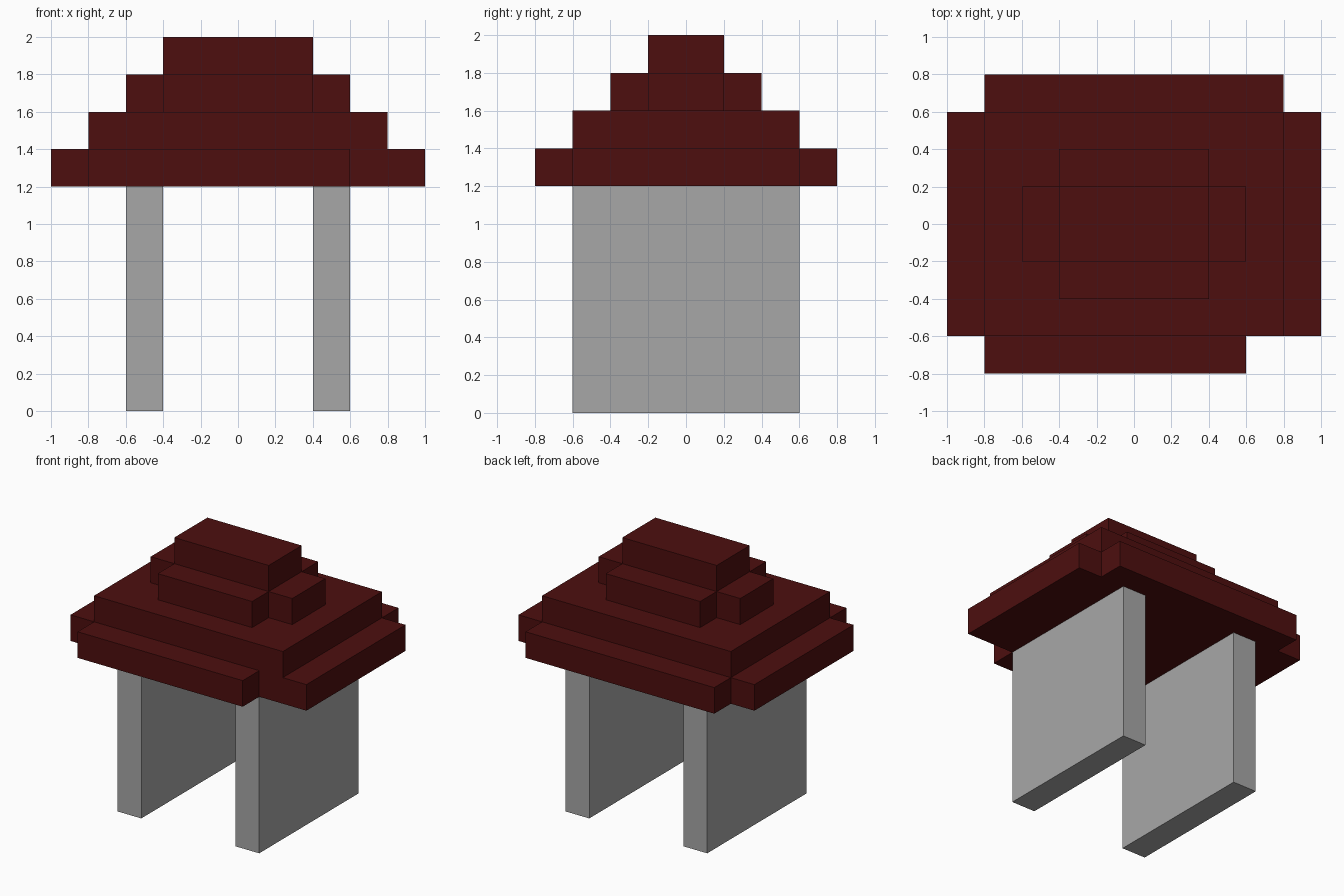
import bpy
import bmesh

cube = bpy.data.objects.get("Cube")
if cube:
    bpy.data.objects.remove(cube, do_unlink=True)


def make_material(name, rgb):
    mat = bpy.data.materials.new(name)
    mat.use_nodes = True
    mat.diffuse_color = (*rgb, 1)
    bsdf = mat.node_tree.nodes["Principled BSDF"]
    bsdf.inputs["Base Color"].default_value = (*rgb, 1)
    bsdf.inputs["Roughness"].default_value = 0.8
    return mat


RED = make_material("dark red", (0.075, 0.0045, 0.0045))
GREY = make_material("stone grey", (0.39, 0.39, 0.39))


def prism(name, outline, z0, z1, mat):
    """Flat-faced solid: a plan outline (counter-clockwise) raised from z0 to z1."""
    bm = bmesh.new()
    base = bm.faces.new([bm.verts.new((x, y, z0)) for x, y in outline])
    top = bmesh.ops.extrude_face_region(bm, geom=[base], use_keep_orig=True)
    verts = [v for v in top["geom"] if isinstance(v, bmesh.types.BMVert)]
    bmesh.ops.translate(bm, verts=verts, vec=(0, 0, z1 - z0))
    bmesh.ops.recalc_face_normals(bm, faces=bm.faces)
    mesh = bpy.data.meshes.new(name)
    bm.to_mesh(mesh)
    bm.free()
    mesh.materials.append(mat)
    obj = bpy.data.objects.new(name, mesh)
    bpy.context.collection.objects.link(obj)
    return obj


def rect(x0, x1, y0, y1):
    return [(x0, y0), (x1, y0), (x1, y1), (x0, y1)]


def cross(xo, xi, yo, yi, front_right_x=None):
    """Rectangle with notched corners; the front arm may end short on +x."""
    fx = xi if front_right_x is None else front_right_x
    return [(-xi, -yo), (fx, -yo), (fx, -yi), (xo, -yi), (xo, yi), (xi, yi),
            (xi, yo), (-xi, yo), (-xi, yi), (-xo, yi), (-xo, -yi), (-xi, -yi)]


# Two upright slabs carrying the roof
for side, x0 in (("left", 0.4), ("right", -0.6)):
    prism(side + "_wall", rect(x0, x0 + 0.2, -0.6, 0.6), 0, 1.2, GREY)

# Stepped roof, from the eaves up; the front eave is one step short on the left
prism("roof_eaves", cross(1.0, 0.8, 0.8, 0.6, 0.6), 1.2, 1.4, RED)
prism("roof_lower_tier", rect(-0.8, 0.8, -0.6, 0.6), 1.4, 1.6, RED)
prism("roof_upper_tier", cross(0.6, 0.4, 0.4, 0.2), 1.6, 1.8, RED)
prism("roof_cap", rect(-0.4, 0.4, -0.2, 0.2), 1.8, 2.0, RED)
